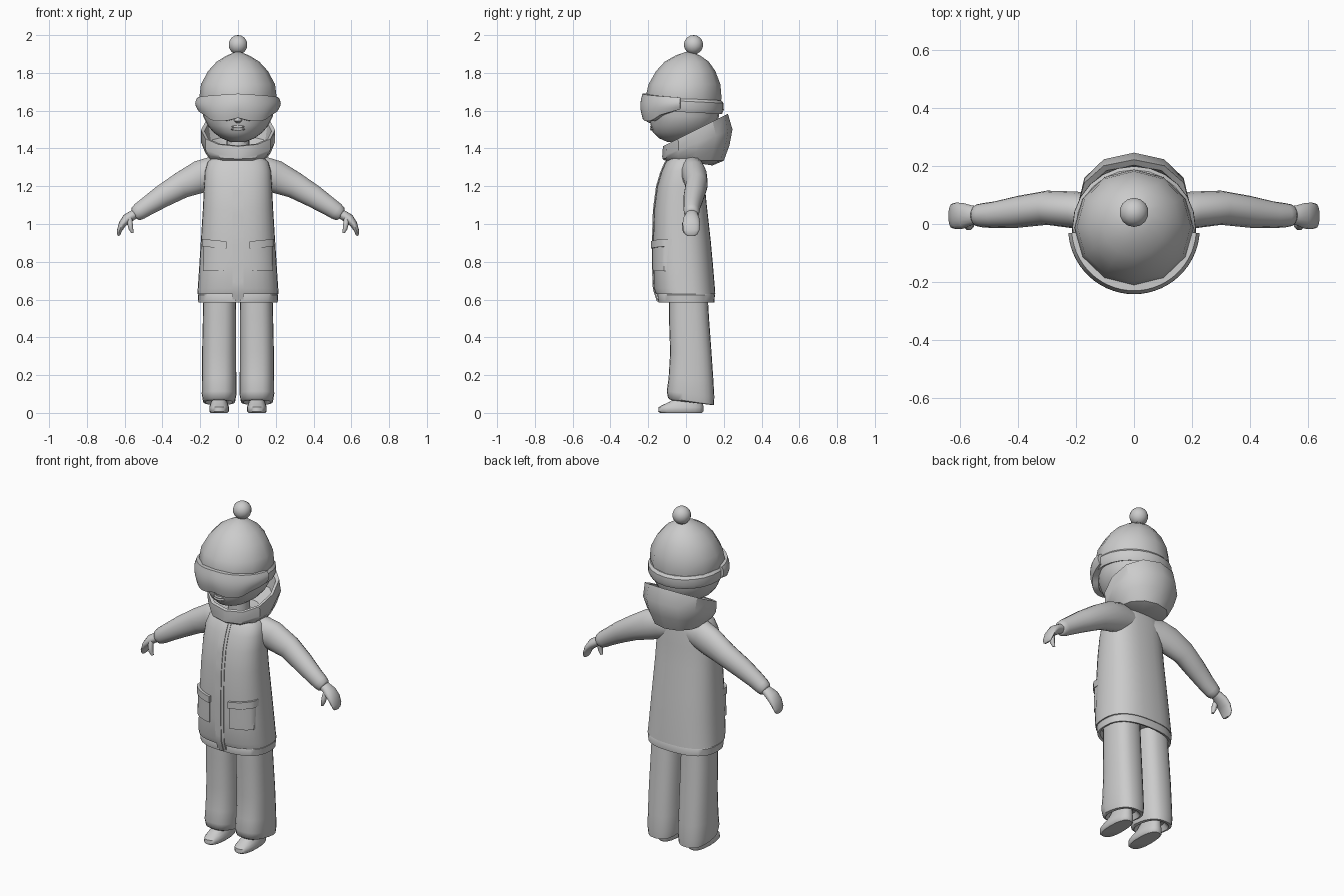
import bpy, bmesh, math
from mathutils import Vector

grey = bpy.data.materials.new("plain_grey")
grey.diffuse_color = (0.6, 0.6, 0.6, 1)


def finish(name, bm, angle=40):
    bmesh.ops.recalc_face_normals(bm, faces=bm.faces)
    me = bpy.data.meshes.new(name)
    bm.to_mesh(me)
    bm.free()
    ob = bpy.data.objects.new(name, me)
    bpy.context.collection.objects.link(ob)
    me.materials.append(grey)
    bpy.ops.object.select_all(action='DESELECT')
    ob.select_set(True)
    bpy.context.view_layer.objects.active = ob
    if angle:
        bpy.ops.object.shade_smooth_by_angle(angle=math.radians(angle))
    return ob


def skin(name, loops, angle=40, cap=True):
    """Bridge point loops into one closed surface."""
    bm = bmesh.new()
    rows = [[bm.verts.new(p) for p in lp] for lp in loops]
    n = len(rows[0])
    for a, b in zip(rows, rows[1:]):
        for i in range(n):
            j = (i + 1) % n
            bm.faces.new((a[i], a[j], b[j], b[i]))
    if cap:
        bm.faces.new(rows[0])
        bm.faces.new(rows[-1])
    return finish(name, bm, angle)


def ring(cx, z, rx, y0, y1, tilt=0.0, power=2.0, n=24):
    """Rounded section from y0 to y1, tilted so that z rises with y."""
    cy, ry, pts = (y0 + y1) / 2, (y1 - y0) / 2, []
    for i in range(n):
        a = 2 * math.pi * i / n + math.pi / 2
        c, s = math.cos(a), math.sin(a)
        x = cx + rx * math.copysign(abs(c) ** (2 / power), c)
        dy = ry * math.copysign(abs(s) ** (2 / power), s)
        pts.append((x, cy + dy, z + tilt * dy))
    return pts


def tube(name, path, side, n=16):
    """Oval tube in the xz plane: x, y, z, half depth, half thickness."""
    loops = []
    for i, (x, y, z, ry, rn) in enumerate(path):
        p, q = path[max(i - 1, 0)], path[min(i + 1, len(path) - 1)]
        t = Vector((q[0] - p[0], 0, q[2] - p[2])).normalized()
        nor = Vector((-t.z, 0, t.x))
        lp = []
        for k in range(n):
            a = 2 * math.pi * k / n
            v = Vector((x, y, z)) + nor * rn * math.cos(a) + Vector((0, ry * math.sin(a), 0))
            lp.append((side * v.x, v.y, v.z))
        loops.append(lp)
    return skin(name, loops, 50)


# Coat: z, half width, front y, back y
COAT = [(0.63, 0.215, -0.16, 0.155), (0.66, 0.213, -0.17, 0.153), (0.78, 0.205, -0.173, 0.143),
        (0.92, 0.196, -0.174, 0.13), (1.08, 0.186, -0.168, 0.112), (1.2, 0.18, -0.152, 0.1),
        (1.28, 0.175, -0.128, 0.095), (1.33, 0.16, -0.105, 0.088), (1.355, 0.13, -0.085, 0.08),
        (1.375, 0.08, -0.05, 0.06)]
POW = 2.5
skin("coat", [ring(0, z, w, a, b, 0, POW, 32) for z, w, a, b in COAT], 45)
skin("coat_hem", [ring(0, z, w, a, b, 0, POW, 32) for z, w, a, b in
                  [(0.66, 0.185, -0.13, 0.125), (0.59, 0.195, -0.135, 0.135),
                   (0.585, 0.21, -0.146, 0.15), (0.625, 0.213, -0.152, 0.153),
                   (0.64, 0.2, -0.145, 0.145)]])


def coat_front(x, z, out):
    """Point on the coat front, pushed outward."""
    i = max(k for k in range(len(COAT) - 1) if COAT[k][0] <= max(z, 0.63))
    p, q = COAT[i], COAT[i + 1]
    f = (z - p[0]) / (q[0] - p[0])
    w, a, b = (p[k] + f * (q[k] - p[k]) for k in (1, 2, 3))
    w, ry = w + out, (b - a) / 2 + out
    return (x, (a + b) / 2 - ry * max(0, 1 - abs(x / w) ** POW) ** (1 / POW), z)


def patch(name, point, u0, u1, low, high, thick, nu=8, nv=6, angle=40):
    """Curved slab over a surface point(u, v, out); low/high are edge functions of u."""
    bm = bmesh.new()
    grids = []
    for out in (-0.008, thick):
        g = []
        for j in range(nv + 1):
            row = []
            for i in range(nu + 1):
                u = u0 + (u1 - u0) * i / nu
                row.append(bm.verts.new(point(u, low(u) + (high(u) - low(u)) * j / nv, out)))
            g.append(row)
        grids.append(g)
    for g in grids:
        for j in range(nv):
            for i in range(nu):
                bm.faces.new((g[j][i], g[j][i + 1], g[j + 1][i + 1], g[j + 1][i]))

    def border(g):
        return g[0] + [r[-1] for r in g[1:]] + g[-1][-2::-1] + [r[0] for r in g[-2:0:-1]]
    a, b = border(grids[0]), border(grids[1])
    for i in range(len(a)):
        j = (i + 1) % len(a)
        bm.faces.new((a[i], a[j], b[j], b[i]))
    return finish(name, bm, angle)


# Front placket with a raised middle fold
patch("placket", coat_front, -0.028, 0.028, lambda u: 0.6, lambda u: 1.36, 0.003, 2, 24)
patch("zip_fold", coat_front, -0.012, 0.012, lambda u: 0.59, lambda u: 1.36, 0.007, 2, 24)
for s, tag in ((1, "left"), (-1, "right")):
    # Pockets and flaps
    patch("pocket_" + tag, coat_front, s * 0.065, s * 0.185,
          lambda u: 0.75, lambda u: 0.89, 0.007, 10)
    patch("pocket_flap_" + tag, coat_front, s * 0.06, s * 0.19,
          lambda u: 0.87 + 0.08 * (abs(u) - 0.06), lambda u: 0.908 + 0.1 * (abs(u) - 0.06), 0.014, 10, 2)
    # Sleeve, hand and thumb
    tube("sleeve_" + tag, [(0.06, 0.03, 1.275, 0.06, 0.07), (0.13, 0.035, 1.27, 0.068, 0.088),
                           (0.2, 0.048, 1.25, 0.064, 0.086), (0.3, 0.056, 1.205, 0.059, 0.07),
                           (0.4, 0.042, 1.147, 0.055, 0.06), (0.48, 0.032, 1.095, 0.046, 0.05),
                           (0.52, 0.03, 1.068, 0.042, 0.046), (0.54, 0.03, 1.054, 0.038, 0.04),
                           (0.548, 0.03, 1.049, 0.03, 0.03)], s)
    tube("hand_" + tag, [(0.53, 0.03, 1.06, 0.03, 0.026), (0.56, 0.03, 1.045, 0.034, 0.026),
                         (0.587, 0.028, 1.028, 0.044, 0.027), (0.612, 0.028, 1.0, 0.046, 0.02),
                         (0.628, 0.028, 0.965, 0.042, 0.013), (0.631, 0.028, 0.945, 0.032, 0.009),
                         (0.63, 0.028, 0.938, 0.02, 0.005)], s)
    tube("thumb_" + tag, [(0.577, 0.005, 1.035, 0.014, 0.016), (0.571, -0.006, 1.0, 0.016, 0.014),
                          (0.567, -0.008, 0.975, 0.014, 0.012), (0.558, -0.006, 0.953, 0.008, 0.007)], s, 10)
    # Trouser leg, flared and tilted at the hem
    skin("trouser_leg_" + tag, [ring(s * x, z, r, a, b, t, 2.5) for x, z, r, a, b, t in
         [(0.1, 0.09, 0.06, -0.05, 0.1, -0.15), (0.1, 0.055, 0.072, -0.08, 0.132, -0.12),
          (0.1, 0.06, 0.085, -0.095, 0.148, -0.15), (0.1, 0.1, 0.092, -0.102, 0.15, -0.12),
          (0.1, 0.18, 0.091, -0.092, 0.145, -0.05), (0.1, 0.32, 0.09, -0.084, 0.135, 0),
          (0.098, 0.5, 0.088, -0.09, 0.122, 0), (0.096, 0.7, 0.085, -0.09, 0.11, 0)]], 50)
    # Shoe
    skin("shoe_" + tag, [ring(s * 0.1, z, r, a, b, t, 2.4, 20) for z, r, a, b, t in
         [(0.0, 0.045, -0.138, 0.085, 0), (0.008, 0.052, -0.147, 0.092, 0),
          (0.03, 0.052, -0.145, 0.092, 0), (0.05, 0.046, -0.125, 0.09, 0.08),
          (0.07, 0.04, -0.085, 0.088, 0.12), (0.1, 0.038, -0.04, 0.085, 0)]], 45)

# Neck and head
skin("neck", [ring(0, z, 0.06, -0.05, 0.07) for z in (1.33, 1.52)])
skin("head", [ring(0, z, r, a, b, t) for z, r, a, b, t in
     [(1.435, 0.04, -0.1, 0.04, 0), (1.455, 0.09, -0.145, 0.09, 0), (1.485, 0.13, -0.175, 0.13, 0),
      (1.52, 0.16, -0.186, 0.155, 0), (1.57, 0.185, -0.195, 0.175, 0), (1.66, 0.19, -0.2, 0.18, 0)]], 60)
skin("nose", [ring(0, z, r, a, -0.17, 0, 2, 10) for z, r, a in
     [(1.535, 0.01, -0.195), (1.545, 0.022, -0.212), (1.6, 0.01, -0.205)]], 60)
for name, z in (("upper_lip", 1.516), ("lower_lip", 1.503)):
    skin(name, [ring(0, z + d, r, -0.19 + e, -0.16, 0, 2, 12) for d, r, e in
         [(-0.007, 0.03, 0.003), (0, 0.038, 0), (0.006, 0.03, 0.003)]], 60)

# Knitted hat, rolled band and pompom
skin("hat", [ring(0, z, r, a, b, 0, 2, 12) for z, r, a, b in
     [(1.61, 0.19, -0.2, 0.18), (1.67, 0.205, -0.215, 0.188), (1.74, 0.196, -0.198, 0.182),
      (1.81, 0.158, -0.158, 0.155), (1.86, 0.112, -0.112, 0.12), (1.892, 0.06, -0.055, 0.075),
      (1.91, 0.015, -0.005, 0.03)]], 32)
skin("hat_band", [ring(0, z, r, a, b, -0.05, 2, 24) for z, r, a, b in
     [(1.6, 0.185, -0.195, 0.175), (1.592, 0.203, -0.213, 0.19), (1.615, 0.213, -0.223, 0.2),
      (1.65, 0.212, -0.222, 0.199), (1.664, 0.2, -0.21, 0.187)]], 35)
bm = bmesh.new()
bmesh.ops.create_uvsphere(bm, u_segments=14, v_segments=9, radius=0.051)
bmesh.ops.translate(bm, verts=bm.verts, vec=(0, 0.04, 1.949))
finish("pompom", bm, 60)


# Goggles: bulging lens wrapped round the face, with a nose notch
def goggle_point(u, v, out):
    low, high = goggle_low(u), goggle_high(u)
    f = (v - low) / (high - low)
    r = (0.214 if out > 0 else 0.19) + out + 0.012 * math.sin(math.pi * f)
    return (r * math.sin(u), -0.015 - r * math.cos(u), v)


def goggle_low(u):
    a = abs(u)
    return 1.562 - 0.018 * math.sin(min(a / 0.95, 1) * math.pi) + 0.045 * max(0, a - 0.7) / 0.8


def goggle_high(u):
    return 1.69 - 0.02 * abs(u) / 1.5


patch("goggles", goggle_point, -1.5, 1.5, goggle_low, goggle_high, 0.001, 28, 8, 50)

# Hood lying open round the neck
skin("hood", [ring(0, z, r, a, b, t, 2.2, 12) for z, r, a, b, t in
     [(1.325, 0.09, -0.06, 0.14, -0.15), (1.335, 0.145, -0.11, 0.2, 0.0),
      (1.38, 0.175, -0.125, 0.23, 0.2), (1.43, 0.195, -0.126, 0.246, 0.38),
      (1.497, 0.196, -0.122, 0.222, 0.5), (1.492, 0.178, -0.104, 0.203, 0.5),
      (1.42, 0.165, -0.1, 0.19, 0.3), (1.38, 0.1, -0.07, 0.12, 0.1)]], 32)
